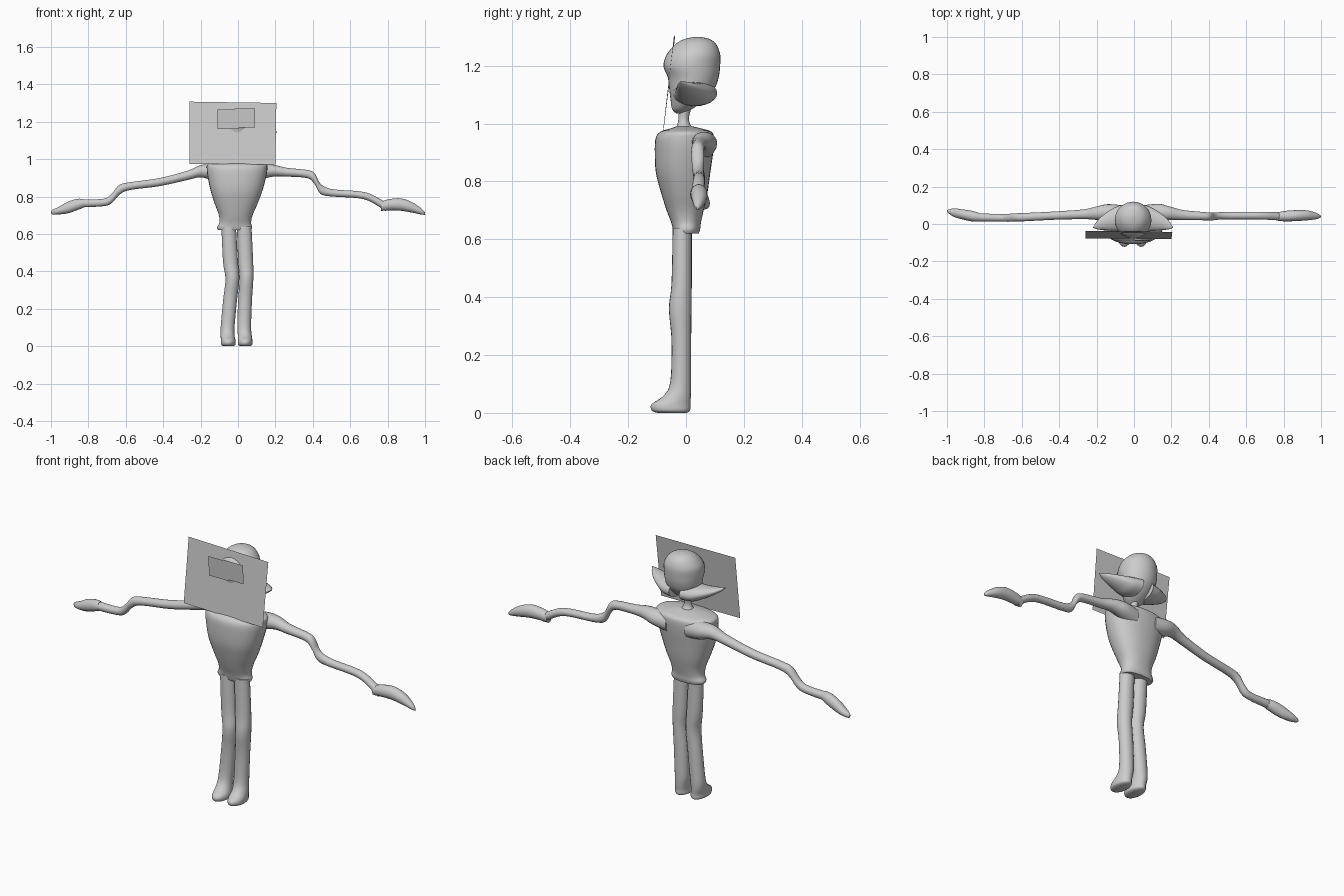
import bpy, bmesh, math
from mathutils import Vector

grey = bpy.data.materials.new("plain_grey")
grey.diffuse_color = (0.6, 0.6, 0.6, 1)


def finish(name, bm, smooth=True):
    bmesh.ops.recalc_face_normals(bm, faces=bm.faces[:])
    me = bpy.data.meshes.new(name)
    bm.to_mesh(me)
    bm.free()
    me.materials.append(grey)
    ob = bpy.data.objects.new(name, me)
    bpy.context.collection.objects.link(ob)
    if smooth:
        bpy.context.view_layer.objects.active = ob
        ob.select_set(True)
        bpy.ops.object.shade_smooth_by_angle(angle=math.radians(50))
        ob.select_set(False)
    return ob


def spline(rows, steps):
    """Smooth the table of rings with a Catmull-Rom curve."""
    rows = [Vector(r) for r in rows]
    out = []
    for i in range(len(rows) - 1):
        a, b, c, d = (rows[max(i - 1, 0)], rows[i], rows[i + 1],
                      rows[min(i + 2, len(rows) - 1)])
        for k in range(steps):
            t = k / steps
            out.append(b + (c - a) * (t / 2) + (a * 2 - b * 5 + c * 4 - d) * (t * t / 2)
                       + (b * 3 - a - c * 3 + d) * (t ** 3 / 2))
    return out + [rows[-1]]


def loft(name, rows, axis="z", sides=24, steps=4, power=1.0):
    """Rings: position, two centre coordinates, two radii."""
    bm = bmesh.new()
    rings = []
    for p, c1, c2, r1, r2 in spline(rows, steps):
        ring = []
        for k in range(sides):
            a = 2 * math.pi * k / sides
            ca, sa = math.cos(a), math.sin(a)
            u = c1 + max(r1, 0.001) * math.copysign(abs(ca) ** power, ca)
            v = c2 + max(r2, 0.001) * math.copysign(abs(sa) ** power, sa)
            ring.append(bm.verts.new((u, v, p) if axis == "z" else (p, u, v)))
        rings.append(ring)
    for a, b in zip(rings, rings[1:]):
        for k in range(sides):
            j = (k + 1) % sides
            bm.faces.new((a[k], a[j], b[j], b[k]))
    bm.faces.new(rings[0])
    bm.faces.new(rings[-1])
    return finish(name, bm)


def sheet(name, corners):
    bm = bmesh.new()
    bm.faces.new([bm.verts.new(c) for c in corners])
    return finish(name, bm, False)


# Torso widening from the waist hem to the shoulders
loft("torso", [
    (0.62, -0.018, 0.002, 0.088, 0.042), (0.635, -0.018, 0.002, 0.094, 0.047),
    (0.66, -0.015, 0.0, 0.085, 0.052), (0.70, -0.012, -0.003, 0.090, 0.064),
    (0.76, -0.010, -0.006, 0.114, 0.080), (0.83, -0.008, -0.010, 0.138, 0.094),
    (0.90, -0.006, -0.007, 0.155, 0.101), (0.95, -0.005, -0.004, 0.162, 0.101),
    (0.972, -0.005, 0.0, 0.155, 0.088), (0.983, -0.005, 0.0, 0.10, 0.055),
    (0.99, -0.005, -0.005, 0.035, 0.028)], sides=32, power=0.88)

# Neck
loft("neck", [(0.96, -0.005, -0.005, 0.06, 0.05), (0.99, -0.005, -0.007, 0.028, 0.026),
              (1.02, -0.005, -0.008, 0.018, 0.018), (1.07, -0.005, 0.0, 0.024, 0.024)])

# Head, narrow at the chin with a full skull behind
loft("head", [
    (1.035, -0.005, -0.022, 0.012, 0.012), (1.05, -0.005, -0.014, 0.040, 0.034),
    (1.08, -0.005, 0.005, 0.068, 0.058), (1.12, -0.005, 0.020, 0.085, 0.078),
    (1.16, -0.005, 0.025, 0.093, 0.088), (1.20, -0.005, 0.020, 0.098, 0.098),
    (1.24, -0.005, 0.026, 0.094, 0.092), (1.275, -0.005, 0.034, 0.070, 0.070),
    (1.293, -0.005, 0.038, 0.042, 0.042), (1.30, -0.005, 0.040, 0.008, 0.008)], sides=32)

# Pointed ears sweeping out and forward
for side, word in ((-1, "left"), (1, "right")):
    ear = [(0.03, 0.030, 1.105, 0.078, 0.045), (0.08, 0.028, 1.104, 0.068, 0.040),
           (0.12, 0.020, 1.112, 0.056, 0.030), (0.16, 0.008, 1.123, 0.040, 0.020),
           (0.19, -0.005, 1.134, 0.024, 0.011), (0.213, -0.018, 1.145, 0.002, 0.002)]
    loft("ear_" + word, [(side * r[0] - 0.005, *r[1:]) for r in ear], "x")

# Arms, each with its own bends
loft("arm_left", [
    (-0.06, 0.045, 0.92, 0.055, 0.050), (-0.14, 0.060, 0.930, 0.046, 0.043),
    (-0.20, 0.058, 0.935, 0.036, 0.033), (-0.27, 0.052, 0.913, 0.026, 0.025),
    (-0.42, 0.045, 0.877, 0.022, 0.022), (-0.58, 0.037, 0.855, 0.022, 0.021),
    (-0.635, 0.035, 0.835, 0.022, 0.027), (-0.675, 0.033, 0.790, 0.021, 0.026),
    (-0.72, 0.033, 0.768, 0.020, 0.020), (-0.85, 0.036, 0.763, 0.022, 0.022)], "x", 18)
loft("arm_right", [
    (0.05, 0.045, 0.92, 0.055, 0.050), (0.13, 0.062, 0.932, 0.046, 0.040),
    (0.19, 0.058, 0.938, 0.036, 0.032), (0.26, 0.048, 0.930, 0.027, 0.024),
    (0.37, 0.042, 0.920, 0.022, 0.022), (0.41, 0.040, 0.895, 0.022, 0.030),
    (0.44, 0.042, 0.842, 0.020, 0.028), (0.50, 0.045, 0.820, 0.020, 0.020),
    (0.64, 0.045, 0.810, 0.020, 0.019), (0.71, 0.044, 0.792, 0.021, 0.021),
    (0.79, 0.040, 0.745, 0.022, 0.024)], "x", 18)

# Mitten hands tapering to a point
loft("hand_left", [
    (-0.825, 0.036, 0.764, 0.022, 0.023), (-0.86, 0.041, 0.757, 0.028, 0.030),
    (-0.91, 0.050, 0.741, 0.027, 0.031), (-0.96, 0.060, 0.724, 0.023, 0.020),
    (-0.99, 0.067, 0.717, 0.011, 0.013), (-1.0, 0.070, 0.716, 0.003, 0.006)], "x", 16)
loft("hand_right", [
    (0.765, 0.040, 0.748, 0.022, 0.025), (0.81, 0.042, 0.756, 0.028, 0.030),
    (0.87, 0.045, 0.757, 0.029, 0.033), (0.93, 0.046, 0.742, 0.026, 0.028),
    (0.98, 0.042, 0.720, 0.015, 0.016), (1.0, 0.040, 0.708, 0.003, 0.006)], "x", 16)

# Legs: height and sideways centre; depth is shared, knees bend inwards
left_x = (-0.052, -0.052, -0.052, -0.056, -0.055, -0.042, -0.030, -0.040, -0.050)
right_x = (0.038, 0.038, 0.038, 0.036, 0.033, 0.038, 0.045, 0.041, 0.033)
shape = [(0.0, -0.048, 0.026, 0.050), (0.008, -0.052, 0.038, 0.066),
         (0.030, -0.052, 0.039, 0.067), (0.060, -0.030, 0.037, 0.047),
         (0.11, -0.018, 0.037, 0.036), (0.25, -0.016, 0.037, 0.034),
         (0.36, -0.020, 0.037, 0.039), (0.45, -0.015, 0.040, 0.035),
         (0.64, -0.013, 0.039, 0.033)]
for word, xs in (("left", left_x), ("right", right_x)):
    loft("leg_" + word, [(z, x, y, rx, ry) for x, (z, y, rx, ry) in zip(xs, shape)], sides=20)

# Tilted sheet in front of the head
sheet("face_panel", [(-0.26, -0.078, 0.975), (0.20, -0.080, 0.97),
                     (0.205, -0.042, 1.30), (-0.26, -0.037, 1.307)])

# Two overlapping eye plates
sheet("eye_plate_left", [(-0.11, -0.083, 1.162), (0.005, -0.083, 1.162),
                         (0.005, -0.088, 1.265), (-0.11, -0.088, 1.265)])
sheet("eye_plate_right", [(-0.018, -0.085, 1.17), (0.092, -0.085, 1.17),
                          (0.092, -0.090, 1.27), (-0.018, -0.090, 1.27)])
